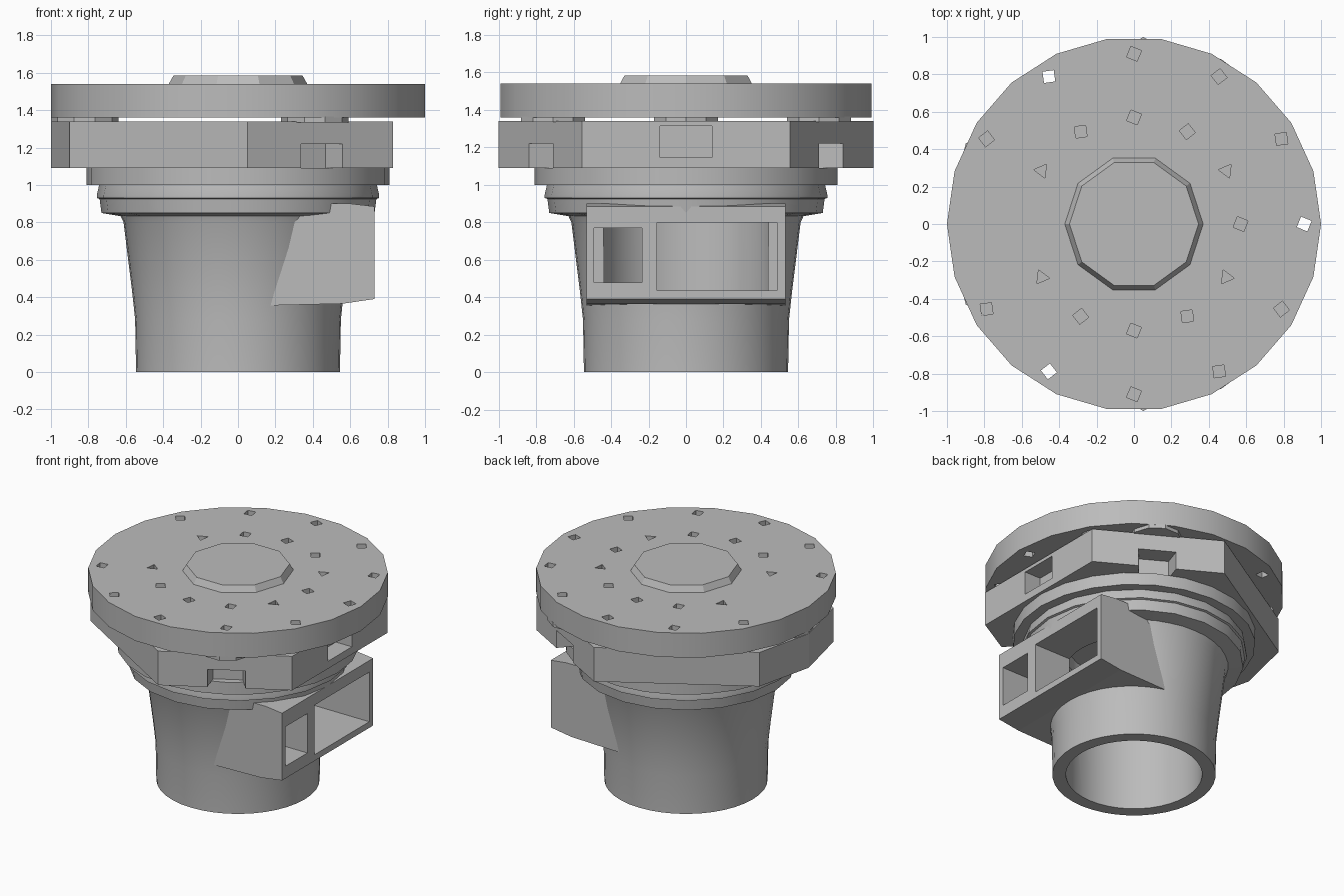
import bpy, bmesh
from math import sin, cos, pi, radians

default = bpy.data.objects.get("Cube")
if default:
    bpy.data.objects.remove(default, do_unlink=True)

GREY = (0.5, 0.5, 0.5, 1.0)
grey = bpy.data.materials.new("plain grey")
grey.use_nodes = True
grey.diffuse_color = GREY
grey.node_tree.nodes["Principled BSDF"].inputs["Base Color"].default_value = GREY


def finish(name, bm):
    bmesh.ops.recalc_face_normals(bm, faces=bm.faces)
    mesh = bpy.data.meshes.new(name)
    bm.to_mesh(mesh)
    bm.free()
    mesh.materials.append(grey)
    ob = bpy.data.objects.new(name, mesh)
    bpy.context.collection.objects.link(ob)
    return ob


def smooth(ob):
    bpy.ops.object.select_all(action='DESELECT')
    ob.select_set(True)
    bpy.context.view_layer.objects.active = ob
    bpy.ops.object.shade_smooth_by_angle(angle=radians(30))


def lathe(name, profile, sides):
    """Turn a closed (radius, z) outline about the z axis."""
    bm = bmesh.new()
    rings = [[bm.verts.new((r * cos(2 * pi * i / sides), r * sin(2 * pi * i / sides), z))
              for i in range(sides)] for r, z in profile]
    for a, b in zip(rings, rings[1:] + rings[:1]):
        for i in range(sides):
            j = (i + 1) % sides
            bm.faces.new((a[i], a[j], b[j], b[i]))
    bmesh.ops.remove_doubles(bm, verts=bm.verts, dist=1e-5)
    return finish(name, bm)


def prism(bm, outline, offset):
    """Extrude a flat outline of 3D points along an offset."""
    face = bm.faces.new([bm.verts.new(p) for p in outline])
    out = bmesh.ops.extrude_face_region(bm, geom=[face])
    verts = [v for v in out["geom"] if isinstance(v, bmesh.types.BMVert)]
    bmesh.ops.translate(bm, verts=verts, vec=offset)
    bm.faces.ensure_lookup_table()


def ngon(x, y, z, r, sides, turn=0.0):
    return [(x + r * cos(turn + 2 * pi * i / sides),
             y + r * sin(turn + 2 * pi * i / sides), z) for i in range(sides)]


def rect(x0, x1, y0, y1, z):
    return [(x0, y0, z), (x1, y0, z), (x1, y1, z), (x0, y1, z)]


def cut(ob, bm):
    cutter = finish(ob.name + "_cutter", bm)
    cutter.hide_render = True
    mod = ob.modifiers.new("cut", 'BOOLEAN')
    mod.operation = 'DIFFERENCE'
    mod.solver = 'EXACT'
    mod.object = cutter
    bpy.context.view_layer.objects.active = ob
    bpy.ops.object.modifier_apply(modifier=mod.name)
    bpy.data.objects.remove(cutter, do_unlink=True)


# Hollow tapered body, open at the bottom
body = lathe("body_tube", [(0.545, 0), (0.55, 0.28), (0.565, 0.42), (0.612, 0.8), (0.64, 0.86),
                           (0.5, 0.94), (0.46, 0.9), (0.455, 0)], 40)

# Stepped collar and flange under the plate
collar = lathe("collar", [(0.45, 0.9), (0.61, 0.83), (0.73, 0.85), (0.74, 0.925), (0.755, 0.93),
                          (0.755, 0.945), (0.74, 1.01), (0.45, 1.01)], 20)
flange = lathe("flange", [(0, 1.0), (0.81, 1.0), (0.81, 1.09), (0, 1.09)], 24)

# Many-sided mounting plate with a flat side
bm = bmesh.new()
half = [(0.83, 0.555), (0.05, 1.0), (-0.9, 0.43)]
outline = half + [(-1.0, 0)] + [(x, -y) for x, y in reversed(half)]
prism(bm, [(x, y, 1.09) for x, y in outline], (0, 0, 0.25))
plate = finish("mounting_plate", bm)

# Nut pocket in the flat side and open notches either side
bm = bmesh.new()
prism(bm, rect(0.7, 0.95, -0.14, 0.14, 1.145), (0, 0, 0.17))
for side in (-1, 1):
    a = side * pi / 3
    ux, uy = cos(a), sin(a)
    corners = [(0.76, -0.1), (1.0, -0.15), (1.0, 0.15), (0.76, 0.1)]
    prism(bm, [(d * ux - w * uy, d * uy + w * ux, 1.05) for d, w in corners], (0, 0, 0.17))
cut(plate, bm)

# Three thin spacers between plate and disc
for i in range(3):
    a = pi / 3 + i * 2 * pi / 3
    bm = bmesh.new()
    prism(bm, ngon(0.82 * cos(a), 0.82 * sin(a), 1.335, 0.18, 10), (0, 0, 0.03))
    finish("spacer_%d" % (i + 1), bm)

# Top disc with two circles of small through holes
bm = bmesh.new()
prism(bm, ngon(0, 0, 1.36, 1.0, 22), (0, 0, 0.18))
disc = finish("top_disc", bm)
bm = bmesh.new()
for radius in (0.57, 0.91):
    for i in range(12):
        if i != 6:
            a = i * pi / 6
            sides = 3 if i % 2 and radius < 0.6 and i % 3 else 4
            prism(bm, ngon(radius * cos(a), radius * sin(a), 1.3, 0.043, sides, a + 0.4),
                  (0, 0, 0.3))
cut(disc, bm)

# Raised hub
lathe("hub", [(0, 1.5), (0.37, 1.5), (0.37, 1.54), (0.345, 1.585), (0, 1.585)], 10)

# Connector housing on the side, kept clear of the bore
bm = bmesh.new()
side_outline = [(0.15, 0.355), (0.56, 0.365), (0.73, 0.39), (0.73, 0.885), (0.6, 0.9), (0.3, 0.9)]
prism(bm, [(x, -0.53, z) for x, z in side_outline], (0, 1.06, 0))
housing = finish("connector_housing", bm)
bm = bmesh.new()
prism(bm, ngon(0, 0, 0.2, 0.47, 40), (0, 0, 0.8))
cut(housing, bm)

# Two rectangular openings through housing and body wall
for part in (housing, body):
    bm = bmesh.new()
    prism(bm, rect(0.13, 0.8, -0.49, -0.235, 0.48), (0, 0, 0.29))
    prism(bm, rect(0.13, 0.8, -0.155, 0.485, 0.435), (0, 0, 0.365))
    cut(part, bm)

for part in (body, collar, flange, disc):
    smooth(part)
